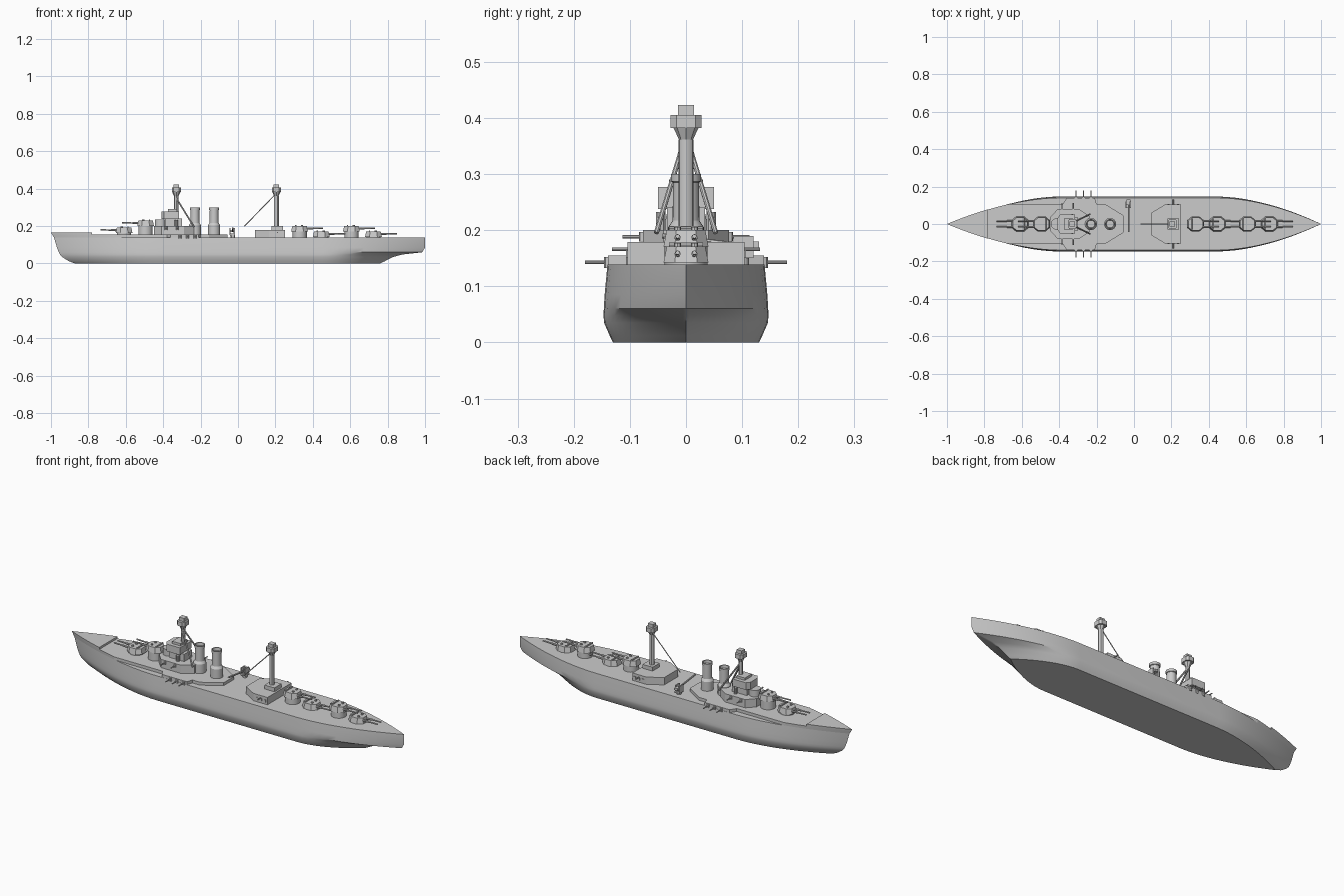
import bpy, bmesh, math
from mathutils import Vector

if "Cube" in bpy.data.objects:
    bpy.data.objects.remove(bpy.data.objects["Cube"])

HULL = [  # z, bow x, stern x, half beam
    (0, -.87, .76, .13), (.012, -.905, .785, .136), (.035, -.94, .83, .146),
    (.048, -.952, .88, .147), (.06, -.958, .985, .1465), (.085, -.968, 1, .145),
    (.139, -.984, 1, .14), (.155, -.994, 1, .14), (.166, -1, 1, .14)]


def finish(name, bm, smooth=False):
    bmesh.ops.remove_doubles(bm, verts=bm.verts, dist=1e-5)
    bmesh.ops.recalc_face_normals(bm, faces=bm.faces)
    me = bpy.data.meshes.new(name)
    bm.to_mesh(me)
    bm.free()
    ob = bpy.data.objects.new(name, me)
    bpy.context.collection.objects.link(ob)
    if smooth:
        bpy.ops.object.select_all(action='DESELECT')
        bpy.context.view_layer.objects.active = ob
        ob.select_set(True)
        bpy.ops.object.shade_smooth_by_angle(angle=math.radians(30))
    return ob


def half(x, row):
    z, xb, xs, beam = row
    s = 1
    if x < -.4:
        s = (x - xb) / (-.4 - xb)
    elif x > .45:
        s = (xs - x) / (xs - .45)
    return beam * (1 - (1 - max(0, s)) ** 1.8)


def loft(name, rows, x_end=None):
    """Stack of waterlines, closed top and bottom."""
    bm = bmesh.new()
    n = 16
    P, S = [], []
    for row in rows:
        z, xb, xs, _ = row
        if x_end is None:
            xl = [xb + (-.4 - xb) * (i / n) ** 1.4 for i in range(n + 1)]
            xl += [.45 + (xs - .45) * (1 - (1 - i / n) ** 1.4) for i in range(n + 1)]
        else:
            xl = [xb + (x_end - xb) * i / n for i in range(n + 1)]
        P.append([bm.verts.new((x, half(x, row), z)) for x in xl])
        S.append([bm.verts.new((x, -half(x, row), z)) for x in xl])
    m = len(P[0]) - 1
    for j in range(len(rows) - 1):
        for i in range(m):
            bm.faces.new((P[j][i], P[j][i + 1], P[j + 1][i + 1], P[j + 1][i]))
            bm.faces.new((S[j][i], S[j + 1][i], S[j + 1][i + 1], S[j][i + 1]))
        bm.faces.new((P[j][m], S[j][m], S[j + 1][m], P[j + 1][m]))
    for k in (0, -1):
        for i in range(m):
            bm.faces.new((P[k][i], P[k][i + 1], S[k][i + 1], S[k][i]))
    bmesh.ops.dissolve_degenerate(bm, edges=bm.edges, dist=1e-5)
    return finish(name, bm, True)


def prism(name, outline, z0, z1, top=1.0, centre=(0, 0)):
    """Outline is one side, front to back; mirrored across y."""
    pts = outline + [(x, -y) for x, y in reversed(outline)]
    bm = bmesh.new()
    lo = [bm.verts.new((x + centre[0], y + centre[1], z0)) for x, y in pts]
    hi = [bm.verts.new((x * top + centre[0], y * top + centre[1], z1)) for x, y in pts]
    bm.faces.new(lo)
    bm.faces.new(hi)
    for i in range(len(pts)):
        k = (i + 1) % len(pts)
        bm.faces.new((lo[i], lo[k], hi[k], hi[i]))
    return finish(name, bm)


def box(name, x0, x1, y0, y1, z0, z1):
    return prism(name, [((x0 - x1) / 2, (y1 - y0) / 2), ((x1 - x0) / 2, (y1 - y0) / 2)],
                 z0, z1, centre=((x0 + x1) / 2, (y0 + y1) / 2))


def lathe(name, x, y, prof, n=20):
    bm = bmesh.new()
    rings = [[bm.verts.new((x + r * math.cos(2 * math.pi * i / n),
                            y + r * math.sin(2 * math.pi * i / n), z)) for i in range(n)]
             for r, z in prof]
    for a, b in zip(rings, rings[1:]):
        for i in range(n):
            bm.faces.new((a[i], a[(i + 1) % n], b[(i + 1) % n], b[i]))
    bm.faces.new(rings[0])
    bm.faces.new(rings[-1])
    return finish(name, bm, True)


def rod(name, a, b, r, n=8):
    a, b = Vector(a), Vector(b)
    bm = bmesh.new()
    bmesh.ops.create_cone(bm, cap_ends=True, segments=n, radius1=r, radius2=r, depth=(b - a).length)
    q = (b - a).to_track_quat('Z', 'Y')
    for v in bm.verts:
        v.co = q @ v.co + (a + b) / 2
    return finish(name, bm, True)


def turret(name, x, deck, base, d):
    """Barbette, faceted gunhouse, twin barrels, rangefinder; d is firing direction."""
    lathe(name + "_barbette", x, 0, [(.038, deck - .005), (.038, base + .001)], 24)
    prism(name + "_gunhouse", [(d * .044, .02), (d * .02, .04), (-d * .022, .04), (-d * .046, .02)],
          base, base + .029, .86, (x, 0))
    for y in (-.015, .015):
        rod(name + "_barrel", (x + d * .025, y, base + .015), (x + d * .125, y, base + .018), .0038)
        rod(name + "_barrel_sleeve", (x + d * .025, y, base + .015), (x + d * .07, y, base + .0165), .0055)
        lathe(name + "_hood", x + d * .012, y, [(.006, base + .028), (.006, base + .035)], 8)
    rod(name + "_rangefinder", (x - d * .022, -.03, base + .032), (x - d * .022, .03, base + .032), .004)


def fighting_top(name, x):
    lathe(name + "_bracket", x, 0, [(.011, .358), (.022, .382)], 8)
    prism(name + "_platform", [(-.024, .017), (-.014, .028), (.014, .028), (.024, .017)],
          .382, .405, centre=(x, 0))
    box(name + "_director", x - .015, x + .015, -.014, .014, .405, .423)


# hull and stepped forecastle
loft("hull", HULL[:7])
loft("forward_deck", HULL[6:8], -.665)
loft("forecastle", HULL[7:9], -.78)

# forward casemate deck with gun sponsons
prism("casemate_deck", [(-.67, .107), (-.38, .107), (-.36, .139), (-.21, .139), (-.2, .107),
                        (-.155, .107), (-.055, .045)], .137, .155)
for s in (-1, 1):
    for x in (-.31, -.27, -.23):
        rod("casemate_gun", (x, s * .125, .143), (x, s * .18, .143), .003)
        rod("casemate_mount", (x, s * .138, .133), (x, s * .138, .152), .008)

# bridge structure
prism("bridge_base", [(-.45, .035), (-.41, .077), (-.29, .077), (-.235, .04)], .154, .2)
lathe("conning_tower", -.415, 0, [(.03, .2), (.03, .235)], 16)
box("bridge_tower", -.39, -.3, -.034, .034, .2, .24)
prism("bridge", [(-.05, .03), (-.035, .05), (.045, .05)], .238, .277, centre=(-.36, 0))
box("bridge_roof", -.375, -.325, -.03, .03, .276, .29)
for s in (-1, 1):
    for x in (-.385, -.325):
        rod("secondary_gun", (x, s * .07, .188), (x, s * .113, .188), .003)
        rod("secondary_mount", (x, s * .077, .18), (x, s * .077, .197), .007)
    lathe("bridge_searchlight", -.33, s * .045, [(.009, .2), (.009, .232)], 10)

# tripod foremast
rod("foremast", (-.33, 0, .2), (-.33, 0, .362), .011, 12)
for s in (-1, 1):
    rod("foremast_leg", (-.33, s * .006, .35), (-.235, s * .053, .195), .0045)
fighting_top("foretop", -.33)

# funnels
for x in (-.23, -.128):
    lathe("funnel", x, 0, [(.032, .15), (.032, .205), (.024, .217), (.023, .285), (.027, .287),
                           (.027, .3), (.022, .3), (.02, .285)], 24)

# crane
lathe("crane_post", -.028, .1, [(.012, .137), (.012, .16)], 12)
for s in (-1, 1):
    box("crane_cheek", -.031 + s * .011 - .003, -.031 + s * .011 + .003, .085, .12, .152, .19)
box("crane_floor", -.044, -.016, .085, .12, .15, .158)
box("crane_winch", -.04, -.02, .105, .13, .168, .18)
rod("crane_boom", (-.028, .105, .172), (-.028, -.042, .19), .0045)

# aft deckhouse with ports and guns
prism("aft_deckhouse", [(.09, .058), (.165, .104), (.25, .104)], .137, .179)
for s in (-1, 1):
    for x in (.185, .21, .235):
        box("aft_port", x - .006, x + .006, s * .104 - .003, s * .104 + .003, .15, .164)
    rod("aft_gun", (.21, s * .095, .166), (.21, s * .132, .166), .003)
box("aft_control_house", .18, .24, -.03, .03, .178, .2)

# mainmast and boom
rod("mainmast", (.205, 0, .178), (.205, 0, .362), .013, 12)
fighting_top("maintop", .205)
rod("mainmast_boom", (.2, 0, .37), (.035, 0, .2), .0025, 6)

# main battery
for name, x, deck, base, d in (
        ("turret_a", -.61, .155, .162, -1), ("turret_b", -.495, .155, .2, -1),
        ("turret_c", .33, .139, .171, 1), ("turret_d", .446, .139, .142, 1),
        ("turret_e", .607, .139, .171, 1), ("turret_f", .725, .139, .142, 1)):
    turret(name, x, deck, base, d)
